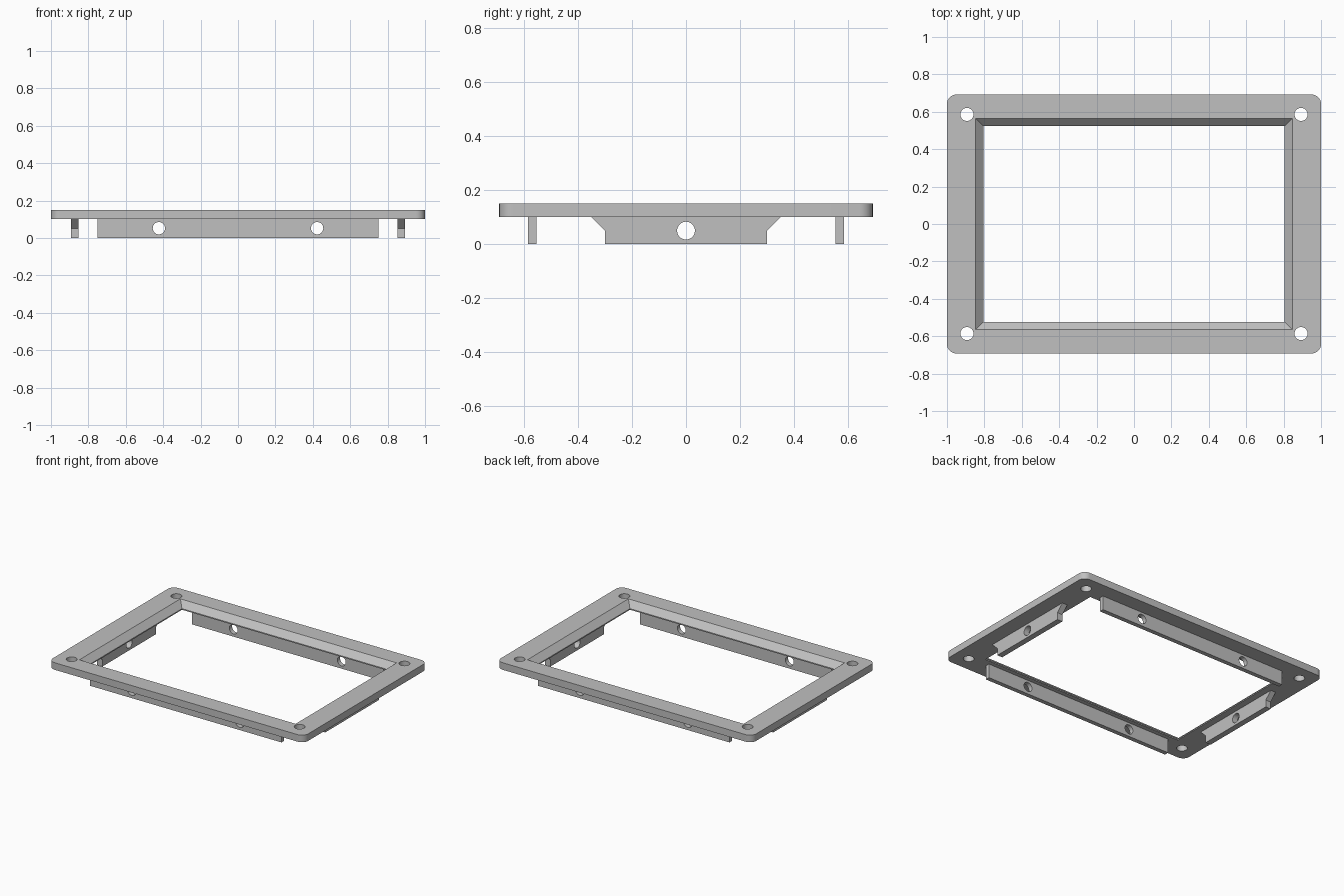
import bpy, bmesh, math
from mathutils import Matrix, Vector

if "Cube" in bpy.data.objects:
    bpy.data.objects.remove(bpy.data.objects["Cube"])

grey = bpy.data.materials.new("mid grey")
grey.use_nodes = True
grey.diffuse_color = (0.53, 0.53, 0.53, 1)
grey.node_tree.nodes["Principled BSDF"].inputs["Base Color"].default_value = grey.diffuse_color

HALF_X, HALF_Y = 1.0, 0.692     # outer frame
OPEN_X, OPEN_Y = 0.805, 0.523   # clear opening
TOP, UNDER = 0.15, 0.10         # frame faces
CHAMFER = 0.042


def make(name, bm):
    bmesh.ops.recalc_face_normals(bm, faces=bm.faces)
    mesh = bpy.data.meshes.new(name)
    bm.to_mesh(mesh)
    bm.free()
    obj = bpy.data.objects.new(name, mesh)
    bpy.context.collection.objects.link(obj)
    mesh.materials.append(grey)
    return obj


def loft(name, rings):
    """Closed solid through rings of equal point count."""
    bm = bmesh.new()
    loops = [[bm.verts.new(p) for p in ring] for ring in rings]
    for a, b in zip(loops, loops[1:]):
        for i in range(len(a)):
            j = (i + 1) % len(a)
            bm.faces.new((a[i], a[j], b[j], b[i]))
    bm.faces.new(loops[0])
    bm.faces.new(loops[-1])
    return make(name, bm)


def rectangle(x, y, z):
    return [(-x, -y, z), (x, -y, z), (x, y, z), (-x, y, z)]


def rounded(x, y, z, r, steps=8):
    ring = []
    for q, (sx, sy) in enumerate([(1, 1), (-1, 1), (-1, -1), (1, -1)]):
        for k in range(steps + 1):
            a = math.pi / 2 * (q + k / steps)
            ring.append((sx * (x - r) + r * math.cos(a), sy * (y - r) + r * math.sin(a), z))
    return ring


def drill(centre, axis, radius):
    bm = bmesh.new()
    turn = Vector((0, 0, 1)).rotation_difference(Vector(axis)).to_matrix().to_4x4()
    bmesh.ops.create_cone(bm, cap_ends=True, segments=32, radius1=radius, radius2=radius,
                          depth=0.2, matrix=Matrix.Translation(centre) @ turn)
    return make("hole_cutter", bm)


def cut(obj, cutters):
    bpy.context.view_layer.objects.active = obj
    for c in cutters:
        c.hide_render = True
        mod = obj.modifiers.new("cut", "BOOLEAN")
        mod.operation, mod.solver, mod.object = "DIFFERENCE", "EXACT", c
        bpy.ops.object.modifier_apply(modifier=mod.name)
        bpy.data.objects.remove(c)


signs = (-1, 1)

# Rounded frame with a chamfered window and four corner screw holes
frame = loft("frame", [rounded(HALF_X, HALF_Y, z, 0.05) for z in (UNDER, TOP)])
rise = 0.02
window = loft("window_cutter", [
    rectangle(OPEN_X, OPEN_Y, UNDER - rise),
    rectangle(OPEN_X, OPEN_Y, TOP - CHAMFER),
    rectangle(OPEN_X + CHAMFER + rise, OPEN_Y + CHAMFER + rise, TOP + rise)])
cut(frame, [window] + [drill((sx * 0.893, sy * 0.586, 0.125), (0, 0, 1), 0.035)
                       for sx in signs for sy in signs])
parts = [frame]

# Long flanges below the front and back rails
for name, s in (("front_flange", -1), ("back_flange", 1)):
    ends = [(-0.75, 0), (0.75, 0), (0.75, UNDER), (-0.75, UNDER)]
    flange = loft(name, [[(x, s * y, z) for x, z in ends] for y in (0.554, 0.585)])
    cut(flange, [drill((x * 0.423, s * 0.57, 0.052), (0, 1, 0), 0.033) for x in signs])
    parts.append(flange)

# Short side flanges with flared upper ends
for name, s in (("right_flange", -1), ("left_flange", 1)):
    half = [(0.3, 0), (0.3, 0.05), (0.35, UNDER)]
    outline = half + [(-y, z) for y, z in reversed(half)]
    flange = loft(name, [[(s * x, y, z) for y, z in outline] for x in (0.852, 0.893)])
    cut(flange, [drill((s * 0.872, 0, 0.05), (1, 0, 0), 0.033)])
    parts.append(flange)

bpy.ops.object.select_all(action="DESELECT")
for p in parts:
    p.select_set(True)
bpy.context.view_layer.objects.active = frame
bpy.ops.object.shade_smooth_by_angle(angle=math.radians(30))
